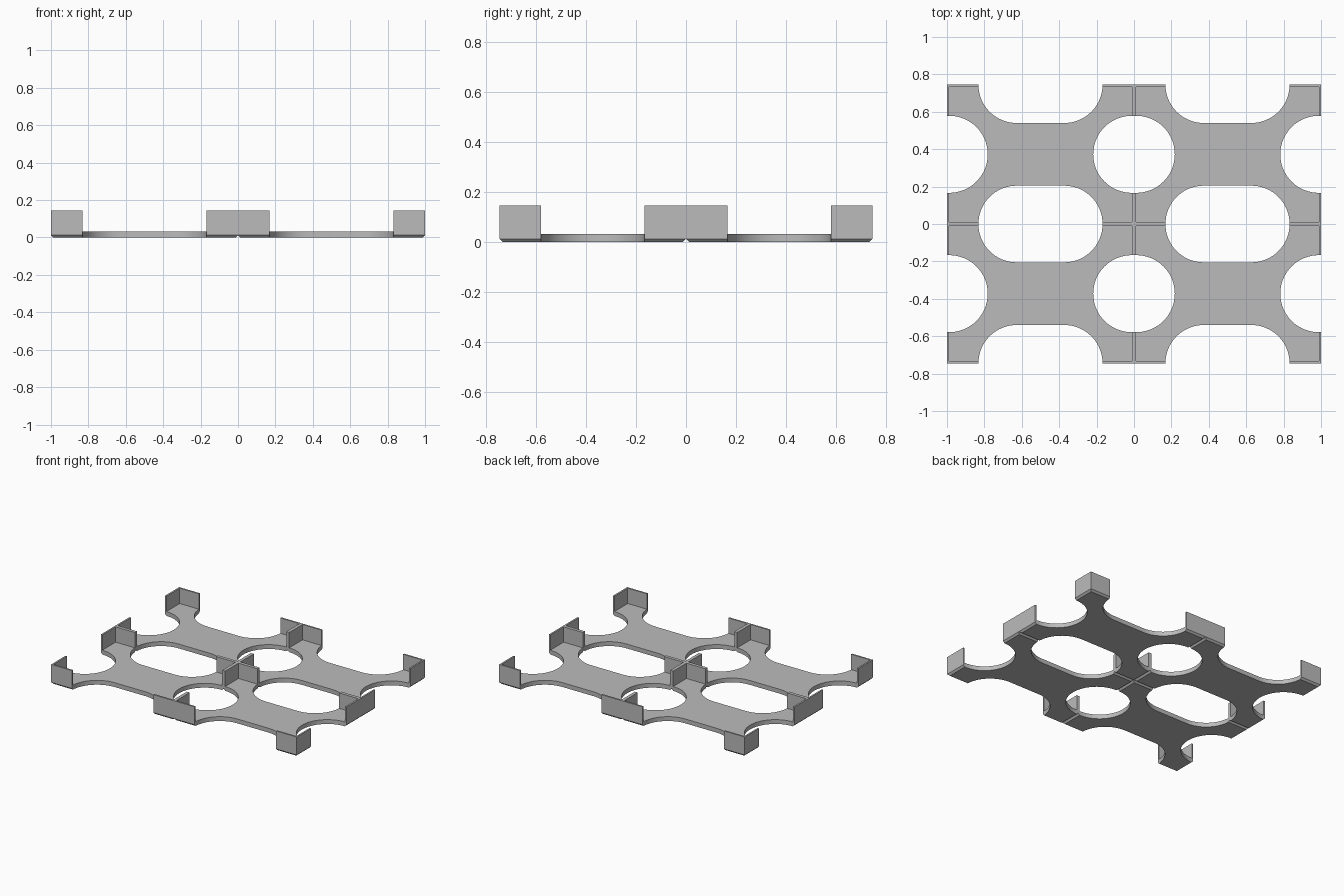
import bpy, bmesh, math

if "Cube" in bpy.data.objects:
    bpy.data.objects.remove(bpy.data.objects["Cube"], do_unlink=True)

# One tile fills x 0..W, y 0..D and is mirrored into a two by two grid
W, D = 1.0, 0.745
FLOOR, TOP = 0.032, 0.145
WALL, CHAMFER = 0.012, 0.013

grey = bpy.data.materials.new("light grey")
grey.use_nodes = True
colour = (0.5, 0.5, 0.5, 1)
grey.diffuse_color = colour
grey.node_tree.nodes["Principled BSDF"].inputs["Base Color"].default_value = colour


def add_object(name, bm):
    bmesh.ops.recalc_face_normals(bm, faces=bm.faces[:])
    mesh = bpy.data.meshes.new(name)
    bm.to_mesh(mesh)
    bm.free()
    mesh.materials.append(grey)
    obj = bpy.data.objects.new(name, mesh)
    bpy.context.collection.objects.link(obj)
    return obj


def prism(name, outline, z0, z1):
    bm = bmesh.new()
    face = bm.faces.new([bm.verts.new((x, y, z0)) for x, y in outline])
    ext = bmesh.ops.extrude_face_region(bm, geom=[face])
    verts = [v for v in ext["geom"] if isinstance(v, bmesh.types.BMVert)]
    bmesh.ops.translate(bm, verts=verts, vec=(0, 0, z1 - z0))
    return add_object(name, bm)


def rectangle(inset):
    x, y = W - inset, D - inset
    return [(inset, inset), (x, inset), (x, y), (inset, y)]


def stadium(x0, x1, y, r, steps=32):
    right = [-math.pi / 2 + math.pi * i / steps for i in range(steps + 1)]
    return ([(x1 + r * math.cos(a), y + r * math.sin(a)) for a in right]
            + [(x0 - r * math.cos(a), y - r * math.sin(a)) for a in right])


# Solid tile with a bevelled lower rim
tile = prism("tray_tiles", rectangle(0), 0, TOP)
bm = bmesh.new()
bm.from_mesh(tile.data)
rim = [e for e in bm.edges if all(v.co.z < FLOOR for v in e.verts)]
bmesh.ops.bevel(bm, geom=rim, offset=CHAMFER, segments=1, affect='EDGES')
bm.to_mesh(tile.data)
bm.free()

# Pocket leaves the corner walls; round and long openings cut the edges
cutters = [prism("pocket_cutter", rectangle(WALL), FLOOR, 1)]
for x0, x1 in ((-0.012, 0.012), (W - 0.012, W + 0.012)):
    cutters.append(prism("round_cutter", stadium(x0, x1, D / 2, 0.206), -1, 1.5))
for y in (0, D):
    cutters.append(prism("slot_cutter", stadium(0.373, 0.627, y, 0.205), -1, 1.5))

bpy.context.view_layer.objects.active = tile
tile.select_set(True)
for cutter in cutters:
    cutter.hide_render = True
    mod = tile.modifiers.new("cut", 'BOOLEAN')
    mod.operation = 'DIFFERENCE'
    mod.solver = 'EXACT'
    mod.object = cutter
    bpy.ops.object.modifier_apply(modifier=mod.name)
    bpy.data.objects.remove(cutter, do_unlink=True)

# Repeat the tile in the four quadrants
mirror = tile.modifiers.new("mirror", 'MIRROR')
mirror.use_axis = (True, True, False)
mirror.use_mirror_merge = False
bpy.ops.object.modifier_apply(modifier=mirror.name)
bpy.ops.object.shade_smooth_by_angle(angle=math.radians(30))
